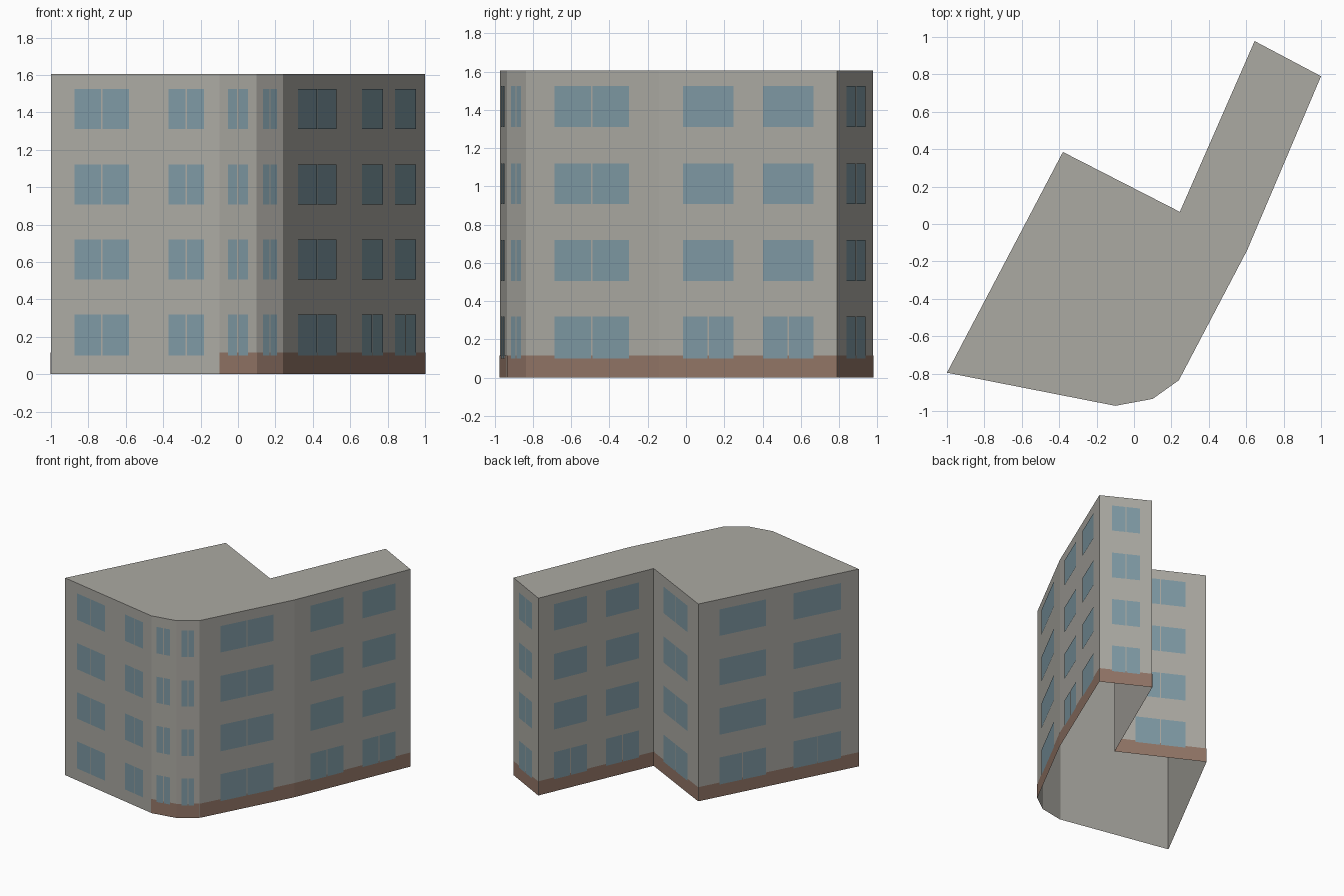
import bpy
import bmesh
from mathutils import Vector

old = bpy.data.objects.get("Cube")
if old:
    bpy.data.objects.remove(old, do_unlink=True)


def material(name, rgb):
    m = bpy.data.materials.new(name)
    m.use_nodes = True
    m.diffuse_color = (*rgb, 1)
    m.node_tree.nodes["Principled BSDF"].inputs["Base Color"].default_value = (*rgb, 1)
    return m


PLASTER = material("warm grey plaster", (0.41, 0.40, 0.365))
GLASS = material("blue grey glass", (0.21, 0.32, 0.37))
BRICK = material("brown brick", (0.29, 0.18, 0.135))

HEIGHT = 1.605
BRICK_TOP = 0.115
MULLION = 0.008
FLOORS = [(0.10, 0.32), (0.505, 0.72), (0.907, 1.12), (1.31, 1.525)]

# Each wall: start corner, windows as fractions along the wall,
# whether upper windows are divided, whether it has a brick base
PAIR = [(0.135, 0.42), (0.585, 0.87)]
WALLS = [
    ((-1.0, -0.795), [(0.14, 0.465), (0.70, 0.91)], True, False),
    ((-0.1, -0.972), [(0.225, 0.76)], True, True),
    ((0.1, -0.935), [(0.225, 0.76)], True, True),
    ((0.24, -0.835), [(0.215, 0.775)], True, True),
    ((0.605, -0.14), PAIR, False, True),
    ((1.0, 0.79), [(0.24, 0.77)], True, True),
    ((0.645, 0.978), PAIR, False, True),
    ((0.245, 0.065), [(0.228, 0.772)], True, True),
    ((-0.38, 0.385), [(0.13, 0.42), (0.592, 0.887)], False, True),
]


def make_object(name, bm, mat):
    mesh = bpy.data.meshes.new(name)
    bm.to_mesh(mesh)
    bm.free()
    mesh.materials.append(mat)
    ob = bpy.data.objects.new(name, mesh)
    bpy.context.collection.objects.link(ob)
    return ob


def panel(bm, a, b, u0, u1, z0, z1, offset):
    """Thin rectangle lying just outside the wall from a to b."""
    d = b - a
    out = Vector((d.y, -d.x)).normalized() * offset
    p, q = a + d * u0 + out, a + d * u1 + out
    bm.faces.new([bm.verts.new((*c, z)) for c, z in
                  ((p, z0), (q, z0), (q, z1), (p, z1))])


corners = [Vector(w[0]) for w in WALLS]
count = len(corners)

# Building shell: outer walls and flat roof, open underneath
bm = bmesh.new()
low = [bm.verts.new((*c, 0)) for c in corners]
high = [bm.verts.new((*c, HEIGHT)) for c in corners]
for i in range(count):
    j = (i + 1) % count
    bm.faces.new((low[i], low[j], high[j], high[i]))
bm.faces.new(high)
make_object("building_shell", bm, PLASTER)

# Brick base and window panes on every wall
base = bmesh.new()
panes = bmesh.new()
for i, (_, windows, divided, has_brick) in enumerate(WALLS):
    a, b = corners[i], corners[(i + 1) % count]
    if has_brick:
        panel(base, a, b, 0, 1, 0, BRICK_TOP, 0.002)
    gap = MULLION / 2 / (b - a).length
    for floor, (z0, z1) in enumerate(FLOORS):
        for u0, u1 in windows:
            if divided or floor == 0:
                mid = (u0 + u1) / 2
                panel(panes, a, b, u0, mid - gap, z0, z1, 0.004)
                panel(panes, a, b, mid + gap, u1, z0, z1, 0.004)
            else:
                panel(panes, a, b, u0, u1, z0, z1, 0.004)
make_object("brick_base", base, BRICK)
make_object("window_panes", panes, GLASS)
